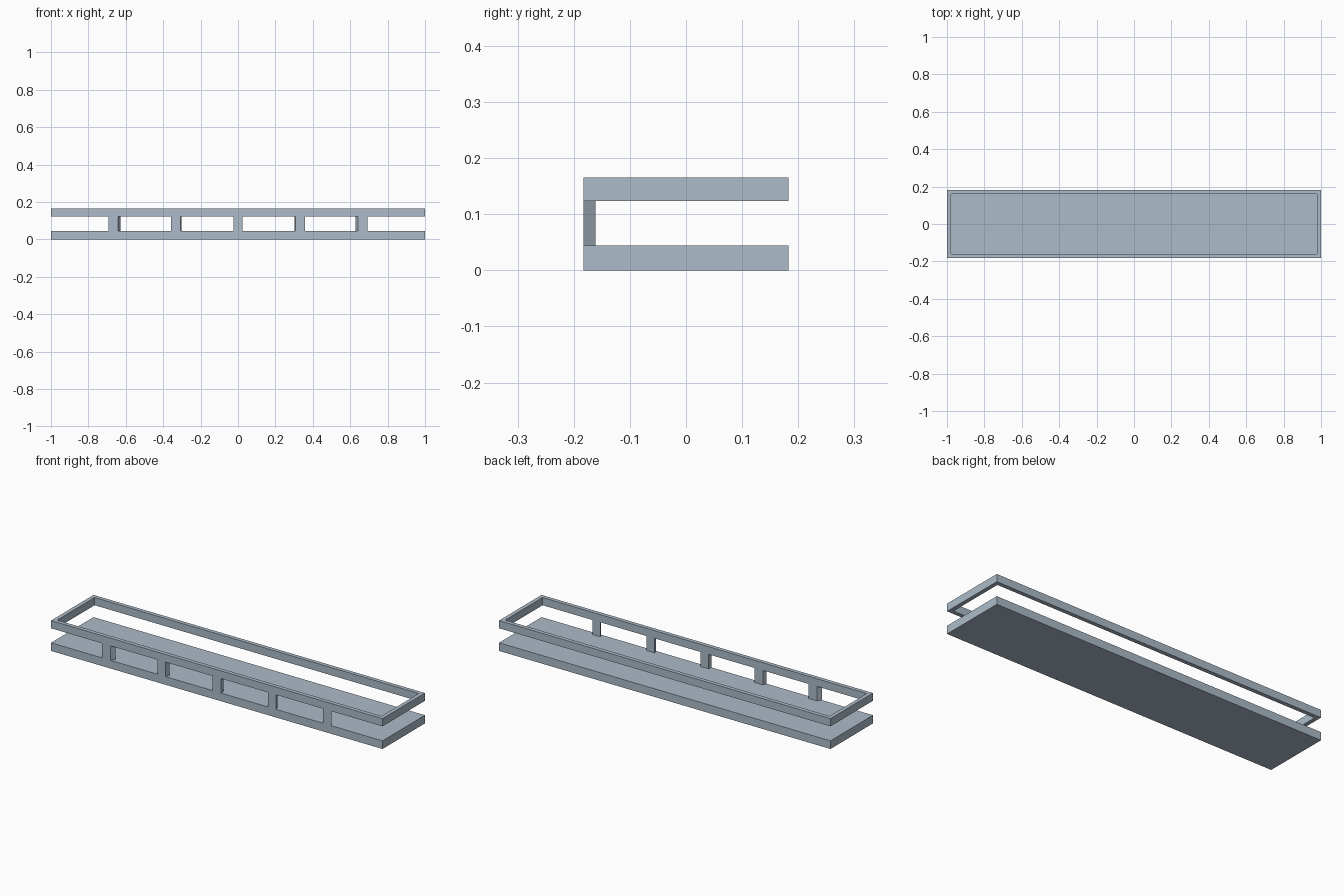
import bpy
import bmesh

if "Cube" in bpy.data.objects:
    bpy.data.objects.remove(bpy.data.objects["Cube"])

HX, HY = 1.0, 0.183        # outer half sizes
T = 0.022                  # rail thickness
Z_BASE, Z_RAIL, Z_TOP = 0.0445, 0.1235, 0.1655

steel = bpy.data.materials.new("blue grey")
steel.diffuse_color = (0.413, 0.497, 0.578, 1)
steel.use_nodes = True
steel.node_tree.nodes["Principled BSDF"].inputs["Base Color"].default_value = steel.diffuse_color


def prism(name, outline, z0, z1):
    """Extrude a flat outline from z0 up to z1."""
    bm = bmesh.new()
    add_prism(bm, outline, z0, z1)
    return finish(name, bm)


def add_prism(bm, outline, z0, z1):
    low = [bm.verts.new((x, y, z0)) for x, y in outline]
    high = [bm.verts.new((x, y, z1)) for x, y in outline]
    bm.faces.new(low[::-1])
    bm.faces.new(high)
    n = len(outline)
    for i in range(n):
        j = (i + 1) % n
        bm.faces.new((low[i], low[j], high[j], high[i]))


def finish(name, bm):
    bmesh.ops.recalc_face_normals(bm, faces=bm.faces)
    mesh = bpy.data.meshes.new(name)
    bm.to_mesh(mesh)
    bm.free()
    mesh.materials.append(steel)
    obj = bpy.data.objects.new(name, mesh)
    bpy.context.collection.objects.link(obj)
    return obj


def rectangle(hx, hy):
    return [(-hx, -hy), (hx, -hy), (hx, hy), (-hx, hy)]


# Solid base slab
prism("base_slab", rectangle(HX, HY), 0, Z_BASE)

# Open rectangular rail: outer and inner loops bridged on every side
bm = bmesh.new()
loops = [[bm.verts.new((x, y, z)) for x, y in rectangle(HX - d, HY - d)]
         for d, z in ((0, Z_RAIL), (0, Z_TOP), (T, Z_TOP), (T, Z_RAIL))]
for k in range(4):
    a, b = loops[k], loops[(k + 1) % 4]
    for i in range(4):
        j = (i + 1) % 4
        bm.faces.new((a[i], a[j], b[j], b[i]))
finish("top_rail", bm)

# Five front posts, their sides leaning towards the centre at the back
shrink = (HX - T) / HX
for i in range(5):
    x = (i - 2) / 3
    x0, x1 = x - 0.025, x + 0.025
    prism(f"front_post_{i + 1}",
          [(x0, -HY), (x1, -HY), (x1 * shrink, -HY + T), (x0 * shrink, -HY + T)],
          Z_BASE, Z_RAIL)
